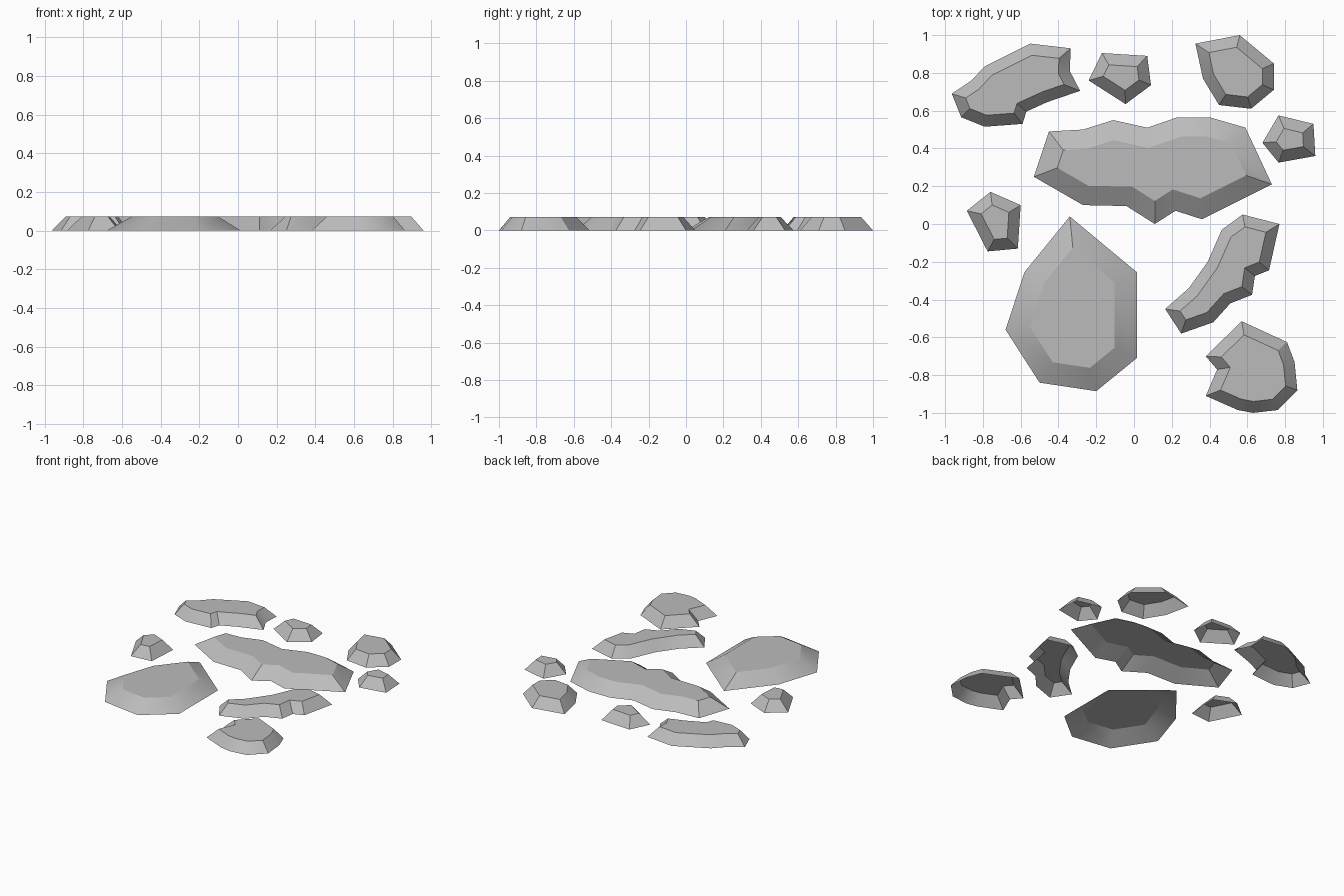
import bpy
import bmesh
import math

default_cube = bpy.data.objects.get("Cube")
if default_cube:
    bpy.data.objects.remove(default_cube, do_unlink=True)

# Shared stone colour
GREY = (0.5, 0.5, 0.5, 1)
stone_grey = bpy.data.materials.new("stone_grey")
stone_grey.use_nodes = True
stone_grey.diffuse_color = GREY
stone_grey.node_tree.nodes["Principled BSDF"].inputs["Base Color"].default_value = GREY

HEIGHT = .072
SMALL_BEVEL, LONG_BEVEL, LARGE_BEVEL = .06, .103, .117


def paving_stone(name, bevel, outline):
    """Low stone with a flat top, evenly sloped sides and an open underside."""
    bm = bmesh.new()
    top = bm.faces.new([bm.verts.new((x, y, 0)) for x, y in outline])
    top.normal_update()
    if top.normal.z < 0:
        top.normal_flip()
    # Shrink the footprint evenly, then lift the inner face to make the slopes
    bmesh.ops.inset_individual(bm, faces=[top], thickness=bevel, use_even_offset=True)
    for vert in top.verts:
        vert.co.z = HEIGHT
    bm.normal_update()

    mesh = bpy.data.meshes.new(name)
    bm.to_mesh(mesh)
    bm.free()
    mesh.materials.append(stone_grey)
    stone = bpy.data.objects.new(name, mesh)
    bpy.context.collection.objects.link(stone)

    # Soften only the shallow corners around the sides
    bpy.ops.object.select_all(action="DESELECT")
    stone.select_set(True)
    bpy.context.view_layer.objects.active = stone
    bpy.ops.object.shade_smooth_by_angle(angle=math.radians(30))
    return stone


# Large stones in the middle
paving_stone("long_centre_stone", LONG_BEVEL, [
    (-.45, .49), (-.27, .5), (-.11, .55), (.07, .51), (.23, .565), (.4, .565),
    (.59, .51), (.73, .21), (.36, .025), (.22, .07), (.11, 0), (-.04, .095),
    (-.27, .1), (-.53, .25)])
paving_stone("large_pointed_stone", LARGE_BEVEL, [
    (-.34, .04), (.015, -.255), (.015, -.71), (-.2, -.885), (-.5, -.84),
    (-.68, -.56), (-.58, -.255)])

# Medium stones around the edge
paving_stone("back_curved_stone", SMALL_BEVEL, [
    (-.965, .69), (-.915, .565), (-.79, .515), (-.59, .53), (-.57, .595),
    (-.46, .645), (-.285, .705), (-.34, .81), (-.335, .93), (-.55, .955),
    (-.79, .835), (-.86, .76)])
paving_stone("back_round_stone", SMALL_BEVEL, [
    (.325, .955), (.56, 1), (.74, .85), (.74, .71), (.62, .61), (.45, .63),
    (.365, .77)])
paving_stone("front_winding_stone", SMALL_BEVEL, [
    (.575, .05), (.77, 0), (.715, -.245), (.64, -.275), (.625, -.375),
    (.51, -.42), (.42, -.52), (.25, -.58), (.165, -.45), (.29, -.34),
    (.39, -.2), (.465, -.03)])
paving_stone("front_notched_stone", SMALL_BEVEL, [
    (.57, -.515), (.81, -.625), (.85, -.73), (.865, -.88), (.76, -.985),
    (.63, -1), (.55, -.985), (.38, -.91), (.44, -.77), (.38, -.7)])

# Small five-sided pebbles filling the gaps
paving_stone("back_pebble", SMALL_BEVEL, [
    (-.17, .905), (.07, .89), (.09, .735), (-.045, .635), (-.24, .76)])
paving_stone("left_pebble", SMALL_BEVEL, [
    (.765, .575), (.95, .53), (.96, .36), (.765, .325), (.68, .43)])
paving_stone("right_pebble", SMALL_BEVEL, [
    (-.76, .17), (-.6, .1), (-.615, -.13), (-.775, -.145), (-.885, .07)])
